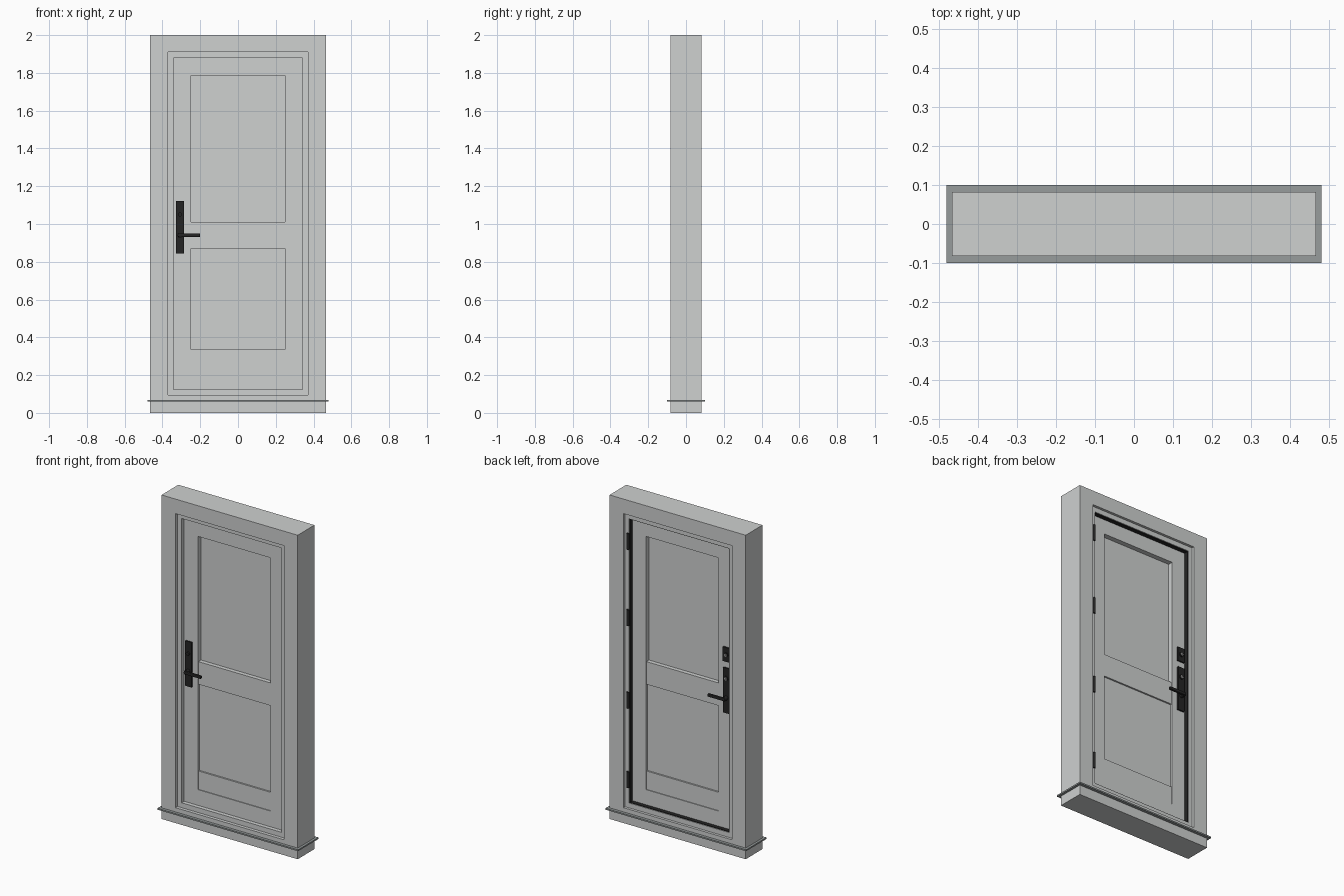
import bpy, bmesh, math
from mathutils import Matrix

if "Cube" in bpy.data.objects:
    bpy.data.objects.remove(bpy.data.objects["Cube"])


def material(name, rgb):
    m = bpy.data.materials.new(name)
    m.diffuse_color = (*rgb, 1)
    m.use_nodes = True
    m.node_tree.nodes["Principled BSDF"].inputs["Base Color"].default_value = m.diffuse_color
    return m


PAINT = material("pale_grey", (0.62, 0.635, 0.63))
SILL = material("mid_grey", (0.31, 0.335, 0.335))
BLACK = material("black", (0.018, 0.018, 0.018))
STEEL = material("steel", (0.35, 0.35, 0.35))


def finish(bm, name, mat):
    bmesh.ops.recalc_face_normals(bm, faces=bm.faces)
    me = bpy.data.meshes.new(name)
    bm.to_mesh(me)
    bm.free()
    me.materials.append(mat)
    ob = bpy.data.objects.new(name, me)
    bpy.context.collection.objects.link(ob)
    return ob


def box(name, x, y, z, mat, bevel=0):
    bm = bmesh.new()
    bmesh.ops.create_cube(bm, size=1)
    for v in bm.verts:
        for i, (a, b) in enumerate((x, y, z)):
            v.co[i] = a if v.co[i] < 0 else b
    ob = finish(bm, name, mat)
    if bevel:
        mod = ob.modifiers.new("soft_edges", "BEVEL")
        mod.width = bevel
        mod.segments = 2
    return ob


def ring(name, outer, inner, y, mat):
    """Rectangular surround; outer and inner are (half width, bottom, top)."""
    bm = bmesh.new()

    def loop(r, yy):
        w, b, t = r
        return [bm.verts.new((px, yy, pz)) for px, pz in ((-w, b), (w, b), (w, t), (-w, t))]

    loops = [loop(outer, y[0]), loop(inner, y[0]), loop(inner, y[1]), loop(outer, y[1])]
    for k in range(4):
        a, b = loops[k], loops[(k + 1) % 4]
        for i in range(4):
            j = (i + 1) % 4
            bm.faces.new((a[i], a[j], b[j], b[i]))
    return finish(bm, name, mat)


def cylinder(name, centre, radius, length, axis, mat, sides=20):
    bm = bmesh.new()
    bmesh.ops.create_cone(bm, cap_ends=True, segments=sides, radius1=radius,
                          radius2=radius, depth=length)
    if axis == "X":
        bm.transform(Matrix.Rotation(math.pi / 2, 4, "Y"))
    elif axis == "Y":
        bm.transform(Matrix.Rotation(math.pi / 2, 4, "X"))
    bm.transform(Matrix.Translation(centre))
    ob = finish(bm, name, mat)
    for p in ob.data.polygons:
        p.use_smooth = len(p.vertices) == 4
    return ob


# Wall surround and projecting sill plate
opening = (0.37, 0.095, 1.91)
inside = (0.342, 0.125, 1.88)
ring("wall_surround", (0.465, 0, 2), opening, (-0.082, 0.082), PAINT)
ring("sill_flange", (0.48, 0.06, 0.069), (0.46, 0.062, 0.067), (-0.098, 0.098), SILL)
box("sill_flange_front", (-0.48, 0.48), (-0.1, -0.08), (0.06, 0.069), SILL)
box("sill_flange_back", (-0.48, 0.48), (0.08, 0.1), (0.06, 0.069), SILL)

# Door frame and black seal between frame and leaf
ring("door_frame", opening, inside, (-0.062, 0.066), PAINT)
ring("seal", inside, (0.338, 0.129, 1.876), (0.03, 0.062), BLACK)

# Door leaf: stiles, rails and panels
ring("door_leaf", (0.342, 0.125, 1.88), (0.248, 0.222, 1.785), (-0.037, 0.037), PAINT)
box("middle_rail", (-0.248, 0.248), (-0.032, 0.032), (0.87, 1.01), PAINT)
box("bottom_rail", (-0.248, 0.248), (-0.032, 0.032), (0.222, 0.335), PAINT)
box("upper_panel", (-0.248, 0.248), (-0.006, 0.006), (1.01, 1.785), PAINT)
box("lower_panel", (-0.248, 0.248), (-0.022, 0.022), (0.335, 0.87), PAINT)

# Handle sets on both faces
for side, s in (("front", -1), ("back", 1)):
    def ys(a, b):
        return tuple(sorted((s * a, s * b)))

    box(f"{side}_handle_plate", (-0.329, -0.285), ys(0.036, 0.046), (0.845, 1.123), BLACK)
    cylinder(f"{side}_handle_hub", (-0.307, s * 0.057, 0.94), 0.013, 0.026, "Y", BLACK)
    box(f"{side}_lever", (-0.318, -0.2), ys(0.063, 0.079), (0.931, 0.95), BLACK, 0.005)

# Thumb turn inside, keyed locks outside
cylinder("thumb_turn", (-0.307, -0.05, 1.05), 0.011, 0.012, "Y", BLACK)
box("deadbolt_plate", (-0.331, -0.283), (0.036, 0.046), (1.162, 1.25), BLACK)
for name, z in (("deadbolt", 1.206), ("handle", 1.06)):
    cylinder(f"{name}_lock_collar", (-0.307, 0.048, z), 0.014, 0.008, "Y", BLACK)
    cylinder(f"{name}_lock_core", (-0.307, 0.050, z), 0.009, 0.008, "Y", STEEL)
    box(f"{name}_keyhole", (-0.3085, -0.3055), (0.053, 0.0548), (z - 0.005, z + 0.005), BLACK)

# Hinge barrels along the hinge side
for i, z in enumerate((0.27, 0.76, 1.27, 1.74)):
    cylinder(f"hinge_{i + 1}", (0.348, 0.069, z), 0.008, 0.1, "Z", BLACK, 12)
